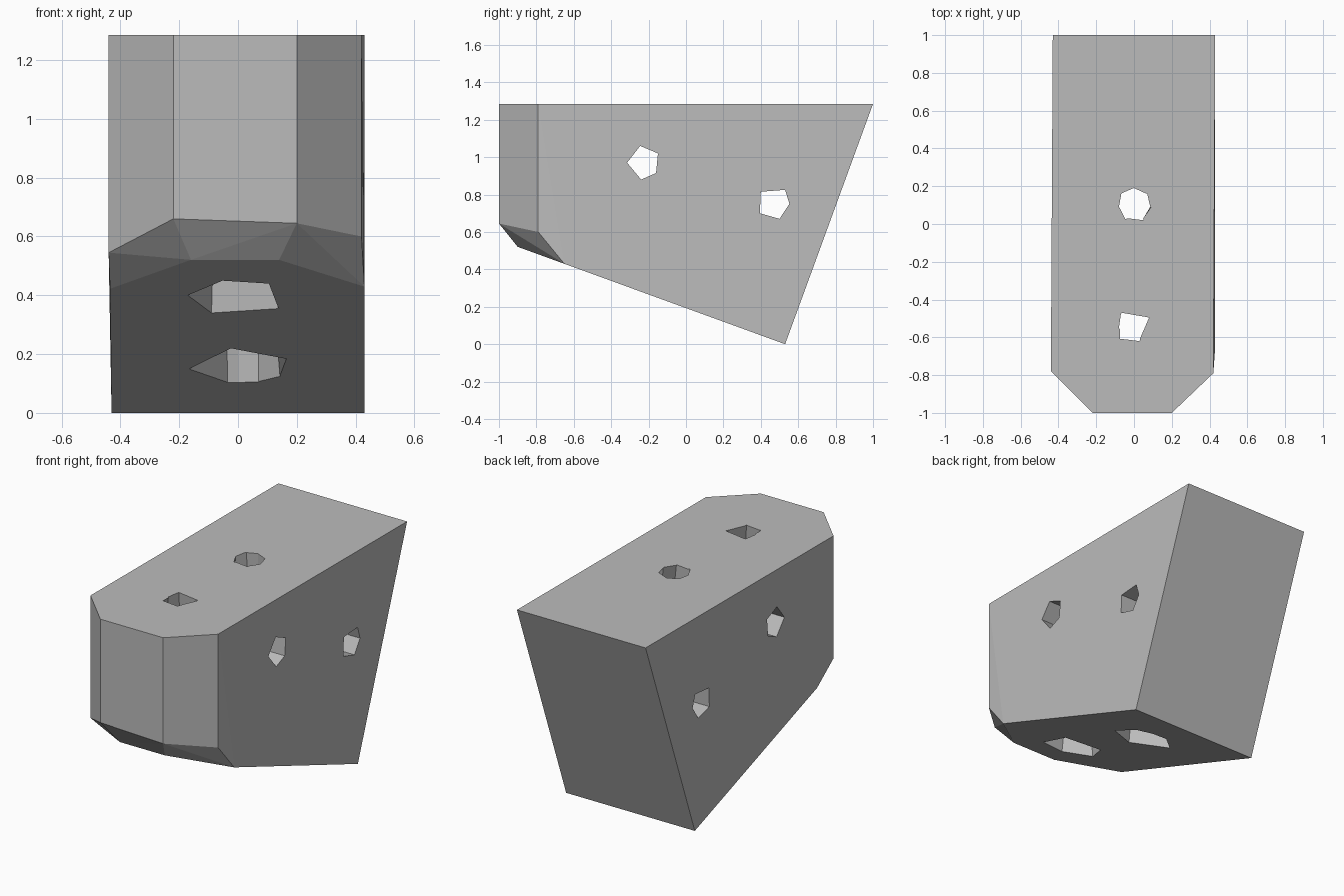
import bpy, bmesh, math
from mathutils import Vector

cube = bpy.data.objects.get("Cube")
if cube:
    bpy.data.objects.remove(cube, do_unlink=True)

grey = bpy.data.materials.new("plain_grey")
grey.use_nodes = True
COLOUR = (0.5, 0.5, 0.5, 1)
grey.diffuse_color = COLOUR
grey.node_tree.nodes["Principled BSDF"].inputs["Base Color"].default_value = COLOUR

TOP = 1.285
SLOPE = 0.364


def underside(y):
    """Height of the sloping underside at y."""
    return (0.53 - y) * SLOPE


def make_object(name, bm):
    bmesh.ops.recalc_face_normals(bm, faces=bm.faces)
    mesh = bpy.data.meshes.new(name)
    bm.to_mesh(mesh)
    bm.free()
    mesh.materials.append(grey)
    obj = bpy.data.objects.new(name, mesh)
    bpy.context.collection.objects.link(obj)
    return obj


def make_cutter(name, start, end):
    """Loft between two rings, run slightly past both ends."""
    bm = bmesh.new()
    first, last = [], []
    for a, b in zip(start, end):
        a, b = Vector(a), Vector(b)
        first.append(bm.verts.new(a.lerp(b, -0.06)))
        last.append(bm.verts.new(a.lerp(b, 1.06)))
    n = len(first)
    bm.faces.new(first)
    bm.faces.new(last)
    for i in range(n):
        j = (i + 1) % n
        bm.faces.new((first[i], first[j], last[j], last[i]))
    obj = make_cutter_hidden(make_object(name, bm))
    return obj


def make_cutter_hidden(obj):
    obj.hide_render = True
    obj.display_type = 'WIRE'
    return obj


# Block: convex solid with a chamfered nose and a sloping underside
outline = [(-0.22, -1), (0.2, -1), (0.42, -0.79), (0.43, 1), (-0.43, 1), (-0.44, -0.78)]
points = [(x, y, TOP) for x, y in outline]
points += [(-0.22, -1, 0.66), (0.2, -1, 0.645), (0.42, -0.79, 0.6), (-0.44, -0.78, 0.545)]
points += [(x, y, underside(y)) for x, y in
           [(-0.16, -0.9), (0.14, -0.9), (0.43, -0.65), (-0.435, -0.63), (0.43, 0.53), (-0.43, 0.53)]]
bm = bmesh.new()
for p in points:
    bm.verts.new(p)
bmesh.ops.convex_hull(bm, input=bm.verts)
bmesh.ops.dissolve_limit(bm, angle_limit=math.radians(1.5), verts=bm.verts, edges=bm.edges)
block = make_object("block", bm)

# Upright holes: narrow at the top, flaring towards the underside
upright = {
    "front_upright_hole": (
        [(-0.08, -0.55), (-0.075, -0.61), (0.03, -0.62), (0.08, -0.495), (-0.065, -0.47)],
        [(-0.17, -0.57), (-0.055, -0.706), (0.105, -0.68), (0.14, -0.445), (-0.09, -0.404)]),
    "rear_upright_hole": (
        [(-0.08, 0.09), (-0.045, 0.025), (0.05, 0.02), (0.09, 0.09), (0.07, 0.16), (0, 0.19), (-0.06, 0.165)],
        [(-0.165, 0.118), (-0.025, -0.074), (0.165, 0.022), (0.145, 0.187), (0.07, 0.24), (0, 0.247), (-0.035, 0.245)]),
}
cutters = [make_cutter(name, [(x, y, TOP) for x, y in top], [(x, y, underside(y)) for x, y in low])
           for name, (top, low) in upright.items()]

# Cross holes: straight through from side to side
cross = {
    "front_cross_hole": [(-0.315, 0.97), (-0.245, 1.06), (-0.15, 1.02), (-0.16, 0.915), (-0.24, 0.88)],
    "rear_cross_hole": [(0.4, 0.815), (0.53, 0.825), (0.553, 0.75), (0.5, 0.67), (0.395, 0.7)],
}
cutters += [make_cutter(name, [(-0.45, y, z) for y, z in ring], [(0.45, y, z) for y, z in ring])
            for name, ring in cross.items()]

# Cut the holes, then drop the cutters
bpy.context.view_layer.objects.active = block
for cutter in cutters:
    mod = block.modifiers.new(cutter.name, 'BOOLEAN')
    mod.operation = 'DIFFERENCE'
    mod.solver = 'EXACT'
    mod.object = cutter
    bpy.ops.object.modifier_apply(modifier=mod.name)
    bpy.data.objects.remove(cutter, do_unlink=True)
